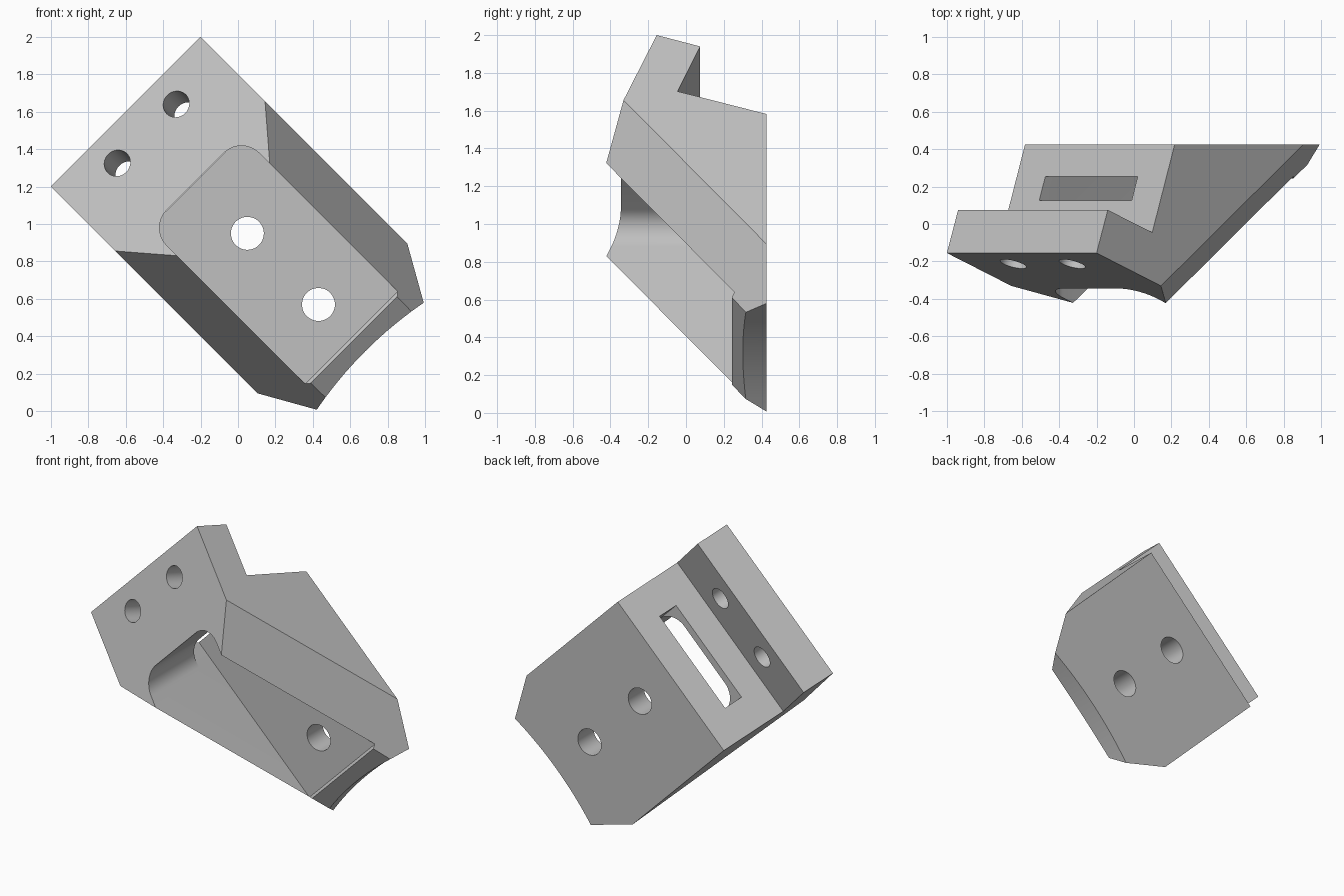
import bpy
import bmesh
import math
from mathutils import Vector

if "Cube" in bpy.data.objects:
    bpy.data.objects.remove(bpy.data.objects["Cube"])

grey = bpy.data.materials.new("plain grey")
grey.use_nodes = True
grey.diffuse_color = (0.53, 0.53, 0.53, 1)
grey.node_tree.nodes["Principled BSDF"].inputs["Base Color"].default_value = grey.diffuse_color


def place(across, along, depth):
    """The bracket lies diagonally: map width, length and depth to world."""
    return Vector(((along + across) / 2, depth, (across - along) / 2))


def make_object(name, bm):
    bmesh.ops.recalc_face_normals(bm, faces=bm.faces)
    mesh = bpy.data.meshes.new(name)
    bm.to_mesh(mesh)
    bm.free()
    obj = bpy.data.objects.new(name, mesh)
    bpy.context.collection.objects.link(obj)
    mesh.materials.append(grey)
    return obj


def prism(ring_a, ring_b):
    """Closed solid between two matching rings of points."""
    bm = bmesh.new()
    a = [bm.verts.new(p) for p in ring_a]
    b = [bm.verts.new(p) for p in ring_b]
    bm.faces.new(a)
    bm.faces.new(b)
    for i in range(len(a)):
        j = (i + 1) % len(a)
        bm.faces.new((a[i], a[j], b[j], b[i]))
    return bm


def rod(name, centre, axis, radius, length, sides=48):
    bm = bmesh.new()
    matrix = axis.to_track_quat('Z', 'Y').to_matrix().to_4x4()
    matrix.translation = centre
    bmesh.ops.create_cone(bm, cap_ends=True, segments=sides, radius1=radius,
                          radius2=radius, depth=length, matrix=matrix)
    return make_object(name, bm)


# Body: side profile (along, depth) extruded across the width
profile = [(-2.2, -0.155), (-1.15, -0.423), (0.62, 0.425),
           (-1.365, 0.425), (-1.605, -0.045), (-2.08, 0.075)]
bm = prism([place(0.2, *p) for p in profile], [place(1.8, *p) for p in profile])

# Slanted chamfers on both long front edges
for side in (-1, 1):
    a, b, c = [place(1 + side * w, l, d) for w, l, d in
               ((0.8, -1.51, -0.33), (0.8, 0.01, 0.425), (0.49, -1.15, -0.423))]
    normal = (b - a).cross(c - a).normalized()
    if normal.dot(place(1, -1, 0.3) - a) > 0:
        normal.negate()
    bmesh.ops.bisect_plane(bm, geom=bm.verts[:] + bm.edges[:] + bm.faces[:],
                           plane_co=a, plane_no=normal, clear_outer=True)
    bmesh.ops.holes_fill(bm, edges=[e for e in bm.edges if e.is_boundary])
body = make_object("bracket_body", bm)

cutters = []

# Pocket with two rounded corners and a ramped lip at the low end
left, right, top, floor, r = 0.505, 1.492, -1.455, 0.255, 0.19
corners = []
for cx, start in ((left + r, 180), (right - r, 270)):
    for i in range(13):
        t = math.radians(start + 90 * i / 12)
        corners.append((cx + r * math.cos(t), top + r + r * math.sin(t)))
deep = corners + [(right, 0.215), (left, 0.215)]
open_end = corners + [(right, 1.925), (left, 1.925)]
cutters.append(make_object("pocket_cutter", prism(
    [place(*p, floor) for p in deep], [place(*p, -0.6) for p in open_end])))

# Slot leaving the pocket through the sloped back
slot = [(left, -1.7), (right, -1.7), (right, -1.2), (left, -1.2)]
cutters.append(make_object("slot_cutter", prism(
    [place(*p, 0.125) for p in slot], [place(*p, floor) for p in slot])))

# Holes through the pocket floor
back = Vector((0, 1, 0))
for along in (-0.9, -0.14):
    cutters.append(rod("floor_hole_cutter", place(1, along, 0.35), back, 0.088, 0.4))

# Holes square through the tilted top flange
flange_axis = (place(0, -2.08, 0.075) - place(0, -2.2, -0.155)).normalized()
for across in (0.68, 1.31):
    cutters.append(rod("flange_hole_cutter", place(across, -1.97, -0.213),
                       flange_axis, 0.072, 0.9))

# Shallow hollow arc on the low end
cutters.append(rod("end_arc_cutter", place(1, 3.46, 0), back,
                   3.1 / math.sqrt(2), 3, 256))

bpy.ops.object.select_all(action='DESELECT')
bpy.context.view_layer.objects.active = body
body.select_set(True)
for cutter in cutters:
    cutter.hide_render = True
    mod = body.modifiers.new("cut", 'BOOLEAN')
    mod.operation = 'DIFFERENCE'
    mod.solver = 'EXACT'
    mod.object = cutter
    bpy.ops.object.modifier_apply(modifier=mod.name)
    bpy.data.objects.remove(cutter)
bpy.ops.object.shade_smooth_by_angle(angle=math.radians(20))
